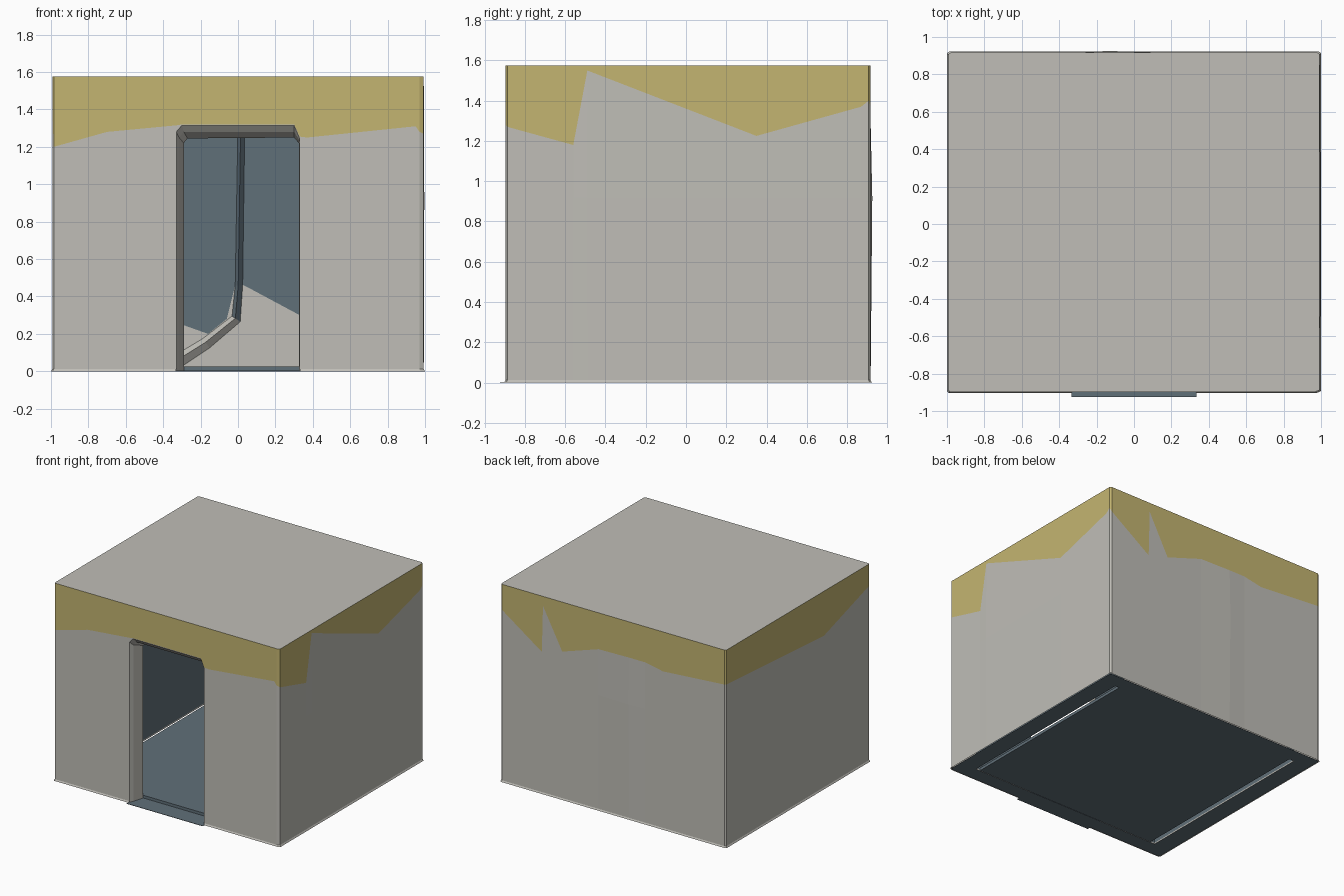
import bpy

if "Cube" in bpy.data.objects:
    bpy.data.objects.remove(bpy.data.objects["Cube"])


def material(name, rgb):
    m = bpy.data.materials.new(name)
    m.diffuse_color = (*rgb, 1)
    m.use_nodes = True
    m.node_tree.nodes["Principled BSDF"].inputs["Base Color"].default_value = m.diffuse_color
    return m


GREY = material("plaster", (0.525, 0.515, 0.475))
YELLOW = material("yellow_paint", (0.55, 0.46, 0.165))
BLUE = material("blue_paint", (0.118, 0.16, 0.19))


def build(name, verts, faces, mats, ids):
    me = bpy.data.meshes.new(name)
    me.from_pydata(verts, [], faces)
    for m in mats:
        me.materials.append(m)
    for p, i in zip(me.polygons, ids):
        p.material_index = i
    ob = bpy.data.objects.new(name, me)
    bpy.context.collection.objects.link(ob)
    return ob


def strips(name, rows, mats):
    """Bands of quads between rows of points, one material per band."""
    n = len(rows[0])
    faces, ids = [], []
    for r in range(len(rows) - 1):
        for c in range(n - 1):
            a = r * n + c
            faces.append((a, a + 1, a + n + 1, a + n))
            ids.append(r)
    return build(name, [p for row in rows for p in row], faces, mats, ids)


def sheet(name, pts, mat):
    return build(name, pts, [tuple(range(len(pts)))], [mat], [0])


def box(name, lo, hi, mat):
    v = [(x, y, z) for x in (lo[0], hi[0]) for y in (lo[1], hi[1]) for z in (lo[2], hi[2])]
    f = [(0, 1, 3, 2), (4, 6, 7, 5), (0, 4, 5, 1), (2, 3, 7, 6), (0, 2, 6, 4), (1, 5, 7, 3)]
    return build(name, v, f, [mat], [0] * 6)


TOP, CEIL = 1.575, 1.45
X, F, B = 0.993, -0.897, 0.917      # outer wall planes
IX, IF, IB = 0.85, -0.78, 0.80      # inner wall planes

# Outer walls, anticlockwise from right of the door: x, y, paint edge, bulge
outer = [(0.33, F, 1.255, 0), (0.37, F, 1.25, 0), (0.95, F, 1.31, 0), (0.97, F, 1.28, 0),
         (X, F + 0.01, 1.27, 0), (X, -0.56, 1.18, 0), (X, -0.49, 1.55, 0.003), (X, 0.35, 1.225, 0.003),
         (X, 0.87, 1.37, 0), (X, B - 0.01, 1.40, 0),
         (0.98, B, 1.37, 0), (0.63, B, 1.13, 0), (0.62, B, 1.50, 0), (0.45, B, 1.18, 0),
         (0.13, B, 1.285, 0), (-0.14, B, 1.29, 0.009), (-0.28, B, 1.29, 0), (-0.44, B, 1.26, 0),
         (-0.98, B, 1.30, 0), (-X, B - 0.01, 1.30, 0),
         (-X, -0.32, 1.22, 0), (-X, F + 0.01, 1.40, 0),
         (-0.985, F, 1.20, 0), (-0.70, F, 1.28, 0), (-0.33, F, 1.315, 0)]


def ring(z, s=1.0):
    return [(x * s, y * s, z) for x, y, _, _ in outer]


strips("outer_walls", [
    ring(0, 1.007), ring(0.012, 1.0),
    [(x * (1 + b), y * (1 + b), 0.92) for x, y, _, b in outer],
    [(x, y, p) for x, y, p, _ in outer], ring(TOP)],
    [GREY, GREY, GREY, YELLOW])
sheet("roof", ring(TOP), GREY)

# Wall above the door
lx = (-0.33, -0.30, 0.30, 0.33)
strips("lintel", [
    [(x, F, z) for x, z in zip(lx, (1.28, 1.315, 1.315, 1.245))],
    [(x, F, z) for x, z in zip(lx, (1.315, 1.32, 1.32, 1.255))],
    [(x, F, TOP) for x in lx]], [GREY, YELLOW])

# Tapered door reveal with clipped upper corners and a softened front edge
door_out = [(-0.33, 0), (-0.33, 1.28), (-0.30, 1.315), (0.30, 1.315), (0.33, 1.245), (0.33, 0)]
door_mid = [(-0.315, 0), (-0.315, 1.25), (-0.29, 1.28), (0.30, 1.28), (0.328, 1.235), (0.328, 0)]
door_in = [(-0.29, 0), (-0.29, 1.22), (-0.27, 1.245), (0.30, 1.25), (0.325, 1.22), (0.325, 0)]
strips("door_reveal", [[(x, IF, z) for x, z in door_in],
                       [(x, F + 0.03, z) for x, z in door_mid],
                       [(x, F, z) for x, z in door_out]], [GREY, GREY])

# Inner walls, clockwise from left of the door, bare plaster below the paint
inner = [(-0.29, IF, 0.01), (-IX, IF, 0.01), (-IX, IB, 0.01), (-0.70, IB, 0.20), (-0.30, IB, 0.25),
         (-0.16, IB, 0.20), (-0.06, IB, 0.28), (-0.01, IB, 0.48), (0.05, IB, 0.45),
         (0.33, IB, 0.30), (0.70, IB, 0.15), (IX, IB, 0.01), (IX, IF, 0.01), (0.325, IF, 0.01)]
strips("inner_walls", [[(x, y, 0) for x, y, _ in inner], inner,
                       [(x, y, CEIL) for x, y, _ in inner]], [GREY, BLUE])
sheet("ceiling", [(x, y, CEIL) for x, y, _ in inner], BLUE)
dx = door_in[-2:0:-1]
strips("inner_lintel", [[(x, IF, z) for x, z in dx],
                        [(x, IF, CEIL) for x, _ in dx]], [BLUE])

# Underside of the walls
under = ring(0) + [(x, y, 0) for x, y, _ in inner]
sheet("wall_underside", under[::-1], BLUE)

# Raised bent ridge on the inner back wall, bare low down and painted above
path = [(-0.36, 0.03), (-0.17, 0.15), (-0.01, 0.28), (0.005, 0.46), (0.02, CEIL)]
side = [(-0.02, 0.03), (-0.018, 0.025), (-0.022, 0.015), (-0.02, 0), (-0.018, 0)]


def ridge(k, y, part):
    pts = [(x + a * k, y, z + b * k) for (x, z), (a, b) in zip(path, side)]
    return pts[part]


for name, part, mat in (("lower_ridge", slice(0, 3), GREY), ("upper_ridge", slice(2, 5), BLUE)):
    strips(name, [ridge(1, IB, part), ridge(0.2, IB - 0.03, part), ridge(-1, IB, part)], [mat, mat])

# Floor slab with side gaps, and the thin threshold
box("floor", (-0.81, IF, 0.002), (0.81, IB, 0.025), BLUE)
box("threshold", (-0.335, -0.925, 0), (0.335, IF, 0.003), BLUE)
